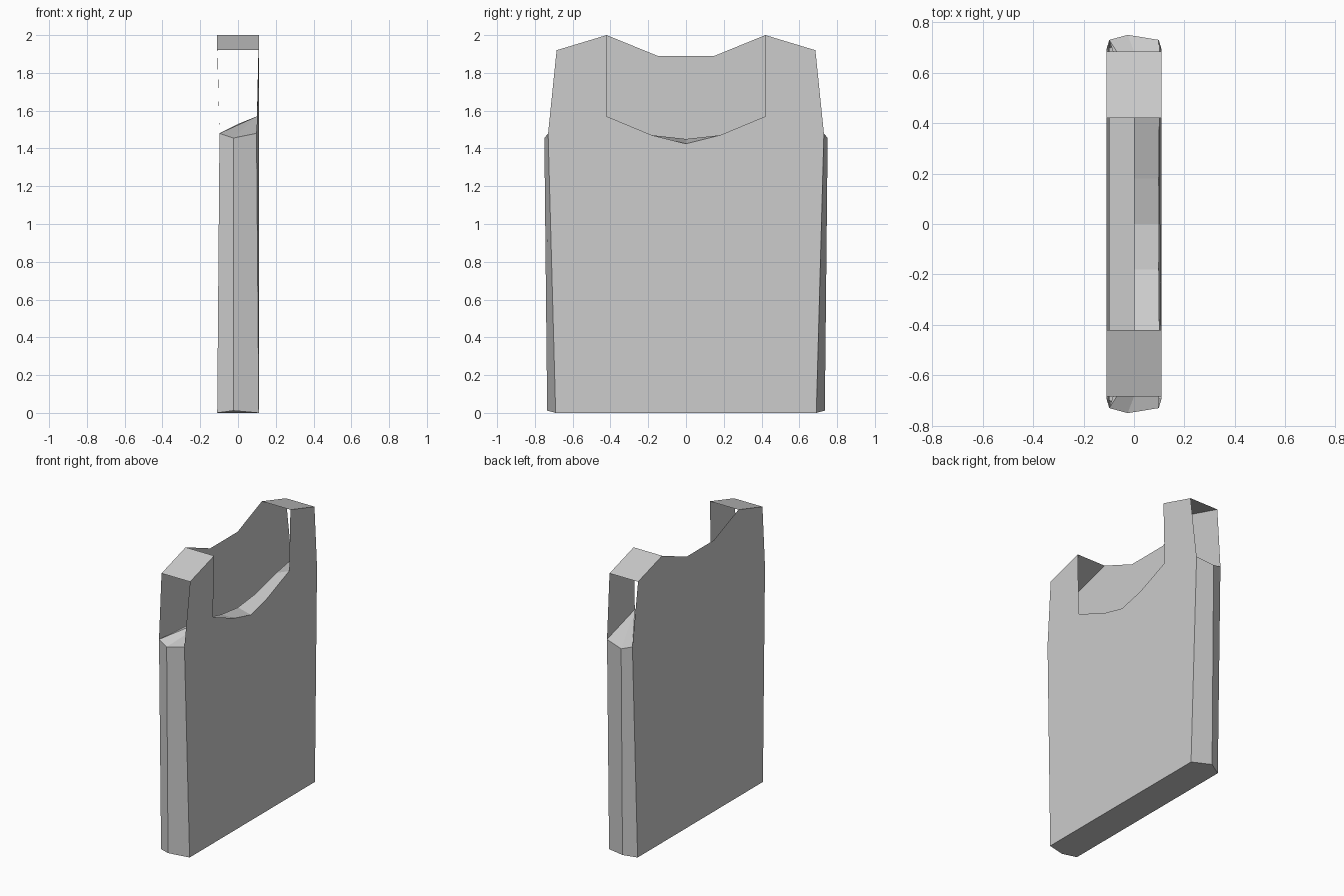
import bpy

cube = bpy.data.objects.get("Cube")
if cube:
    bpy.data.objects.remove(cube, do_unlink=True)

grey = bpy.data.materials.new("light_grey")
grey.use_nodes = True
colour = (0.6, 0.6, 0.6, 1)
grey.diffuse_color = colour
grey.node_tree.nodes["Principled BSDF"].inputs["Base Color"].default_value = colour


def add_part(name, verts, faces):
    mesh = bpy.data.meshes.new(name)
    mesh.from_pydata(verts, [], faces)
    mesh.materials.append(grey)
    obj = bpy.data.objects.new(name, mesh)
    bpy.context.collection.objects.link(obj)
    return obj


def mirrored(name, verts, faces):
    # The same part on both ends of the body
    add_part(name + "_near", [(x, -y, z) for x, y, z in verts],
             [f[::-1] for f in faces])
    add_part(name + "_far", verts, faces)


def panel_x(side, z):
    # The panels lean in slightly at armhole height
    inset = 0.012 * (z / 1.48 if z < 1.48 else max(0, (1.92 - z) / 0.44))
    return side * (0.11 - inset)


# Half outlines (y, z), from hem to shoulder to neck centre
outer = [(0.69, 0), (0.73, 1.48), (0.685, 1.92), (0.42, 2.0)]
low_neck = [(0.42, 1.57), (0.18, 1.47), (0, 1.425)]
high_neck = [(0.15, 1.89)]


def panel(name, side, neck):
    half = outer + neck
    other = [(-y, z) for y, z in reversed(half) if y > 0]
    verts = [(panel_x(side, z), y, z) for y, z in half + other]
    order = list(range(len(verts)))
    add_part(name, verts, [order if side > 0 else order[::-1]])


panel("front_panel", 1, low_neck)
panel("back_panel", -1, high_neck)

# Ridged side strips below the armholes
f, b = panel_x(1, 1.48), panel_x(-1, 1.48)
front_sill, back_sill = (f, 0.73, 1.48), (b, 0.73, 1.48)
ridge = (-0.025, 0.75, 1.455)
mirrored("side_strip",
         [(0.11, 0.69, 0), (-0.025, 0.735, 0.012), (-0.11, 0.69, 0),
          front_sill, ridge, back_sill],
         [(0, 1, 4, 3), (1, 2, 5, 4)])

# Shoulder tops
mirrored("shoulder",
         [(0.11, 0.42, 2), (0.11, 0.685, 1.92), (-0.11, 0.685, 1.92), (-0.11, 0.42, 2)],
         [(0, 1, 2, 3)])

# Armhole sills rising to the neck corners
neck_corner = (panel_x(1, 1.57), 0.42, 1.57)
ledge_corner = (0, 0.42, 1.53)
mirrored("armhole_sill",
         [front_sill, ridge, back_sill, neck_corner, ledge_corner],
         [(0, 1, 3), (1, 2, 3), (2, 4, 3)])

# Ledge inside the low neckline
mirrored("neck_ledge",
         [(panel_x(1, z), y, z) for y, z in low_neck]
         + [ledge_corner, (0, 0.18, 1.47), (0, 0, 1.45)],
         [(0, 3, 4, 1), (1, 4, 5, 2)])

# Bottom hem
add_part("bottom",
         [(0.11, -0.69, 0), (0.11, 0.69, 0), (-0.025, 0.735, 0.012),
          (-0.11, 0.69, 0), (-0.11, -0.69, 0), (-0.025, -0.735, 0.012)],
         [(0, 5, 4, 3, 2, 1)])
